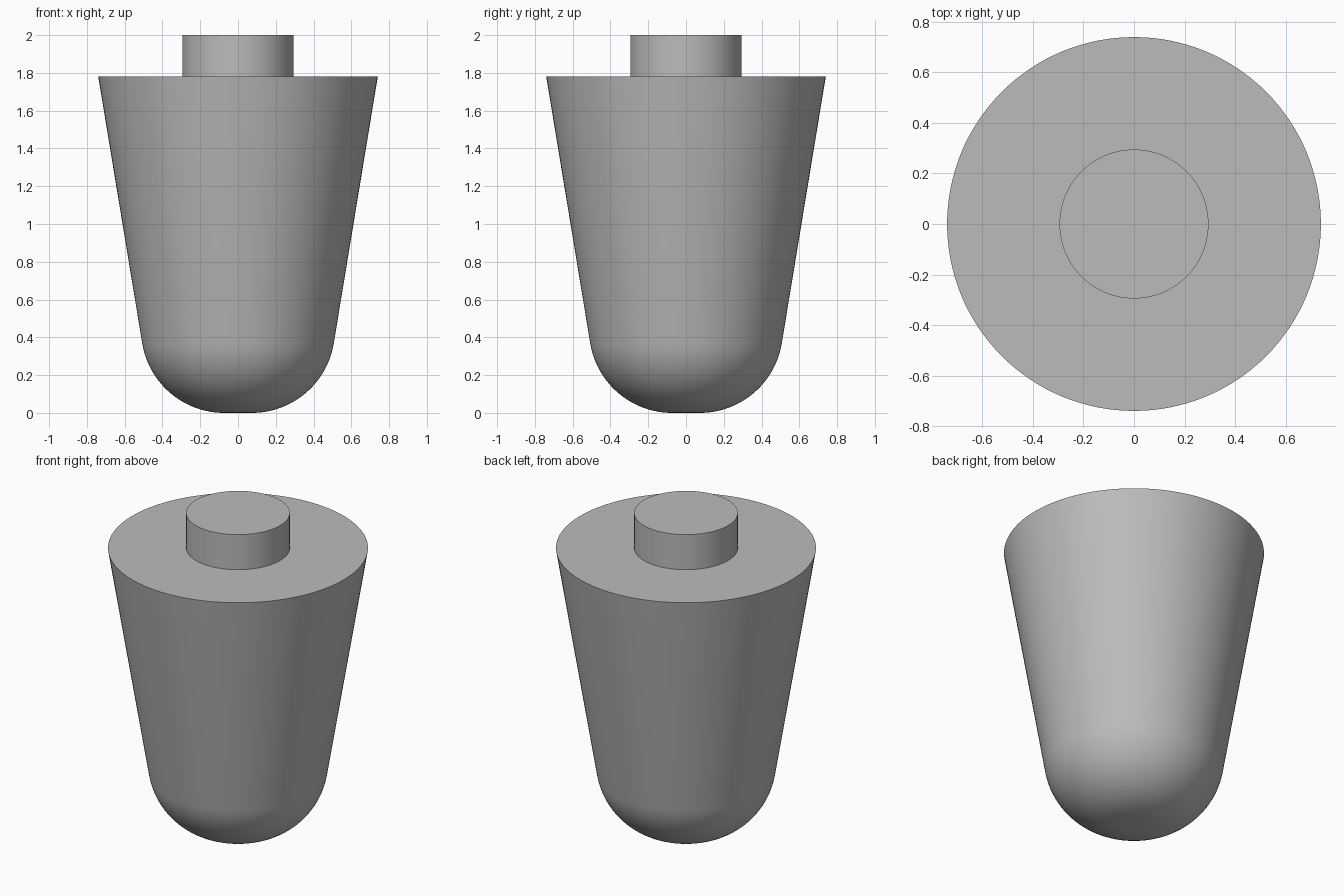
import bpy, bmesh
from math import sin, cos, pi, atan2, radians

cube = bpy.data.objects.get("Cube")
if cube:
    bpy.data.objects.remove(cube, do_unlink=True)

SEGMENTS = 128

grey = bpy.data.materials.new("plain grey")
grey.use_nodes = True
colour = (0.5, 0.5, 0.5, 1)
grey.diffuse_color = colour
grey.node_tree.nodes["Principled BSDF"].inputs["Base Color"].default_value = colour


def lathe(name, profile):
    """Spin an (r, z) profile, running from bottom to top, into a capped solid."""
    bm = bmesh.new()
    rings = [[bm.verts.new((r * cos(2 * pi * i / SEGMENTS), r * sin(2 * pi * i / SEGMENTS), z))
              for i in range(SEGMENTS)] for r, z in profile]
    for low, high in zip(rings, rings[1:]):
        for i in range(SEGMENTS):
            j = (i + 1) % SEGMENTS
            bm.faces.new((low[i], low[j], high[j], high[i]))
    bm.faces.new(rings[0][::-1])
    bm.faces.new(rings[-1])
    mesh = bpy.data.meshes.new(name)
    bm.to_mesh(mesh)
    bm.free()
    mesh.materials.append(grey)
    obj = bpy.data.objects.new(name, mesh)
    bpy.context.collection.objects.link(obj)
    bpy.ops.object.select_all(action="DESELECT")
    obj.select_set(True)
    bpy.context.view_layer.objects.active = obj
    bpy.ops.object.shade_smooth_by_angle(angle=radians(30))
    return obj


# Tapered body: small flat base, rounded lower edge tangent to the cone wall
top_radius, top_z = 0.74, 1.78
fillet, flat_radius = 0.44, 0.073
taper = atan2(0.235, 1.42)
steps = 24
sweep = pi / 2 - taper
profile = [(flat_radius + fillet * sin(sweep * k / steps),
            fillet * (1 - cos(sweep * k / steps))) for k in range(steps + 1)]
lathe("tapered_body", profile + [(top_radius, top_z)])

# Short round stub standing on the flat top
lathe("top_stub", [(0.295, top_z), (0.295, 2.0)])
